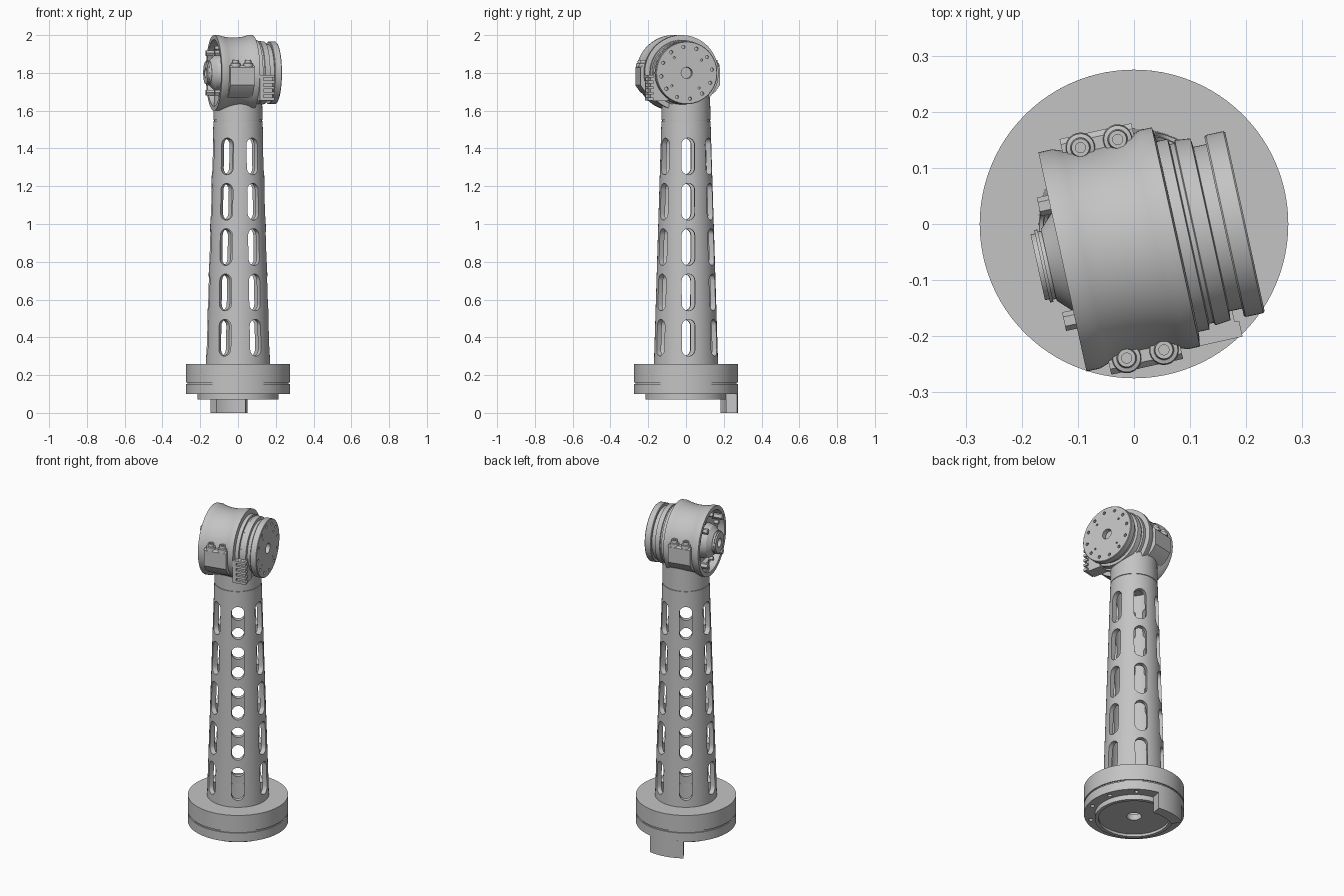
import bpy, bmesh, math
from mathutils import Matrix, Vector

cube = bpy.data.objects.get("Cube")
if cube:
    bpy.data.objects.remove(cube, do_unlink=True)

grey = bpy.data.materials.new("machined_grey")
grey.use_nodes = True
COLOUR = (0.55, 0.55, 0.55, 1)
grey.diffuse_color = COLOUR
grey.node_tree.nodes["Principled BSDF"].inputs["Base Color"].default_value = COLOUR

# Head frame: local x runs along the joint axis, z stays up
HEAD = Matrix.Translation((-0.025, -0.045, 1.8)) @ Matrix.Rotation(math.radians(12.4), 4, 'Z')
AXIS = HEAD @ Matrix.Rotation(math.pi / 2, 4, 'Y')
FLAT = Matrix.Identity(4)


def finish(bm, name, matrix=FLAT):
    bmesh.ops.recalc_face_normals(bm, faces=bm.faces)
    bm.transform(matrix)
    mesh = bpy.data.meshes.new(name)
    bm.to_mesh(mesh)
    bm.free()
    mesh.materials.append(grey)
    ob = bpy.data.objects.new(name, mesh)
    bpy.context.collection.objects.link(ob)
    return ob


def lathe(name, profile, matrix=FLAT, closed=True, steps=72):
    """Turn (radius, height) points about z."""
    bm = bmesh.new()
    vs = [bm.verts.new((r, 0, h)) for r, h in profile]
    es = [bm.edges.new(p) for p in zip(vs, vs[1:])]
    if closed:
        es.append(bm.edges.new((vs[-1], vs[0])))
    bmesh.ops.spin(bm, geom=vs + es, cent=(0, 0, 0), axis=(0, 0, 1),
                   angle=math.tau, steps=steps)
    bmesh.ops.remove_doubles(bm, verts=bm.verts, dist=1e-5)
    return finish(bm, name, matrix)


def prism(bm, outline, depth):
    """Extrude a flat outline of Vectors along the vector depth."""
    face = bm.faces.new([bm.verts.new(v) for v in outline])
    out = bmesh.ops.extrude_face_region(bm, geom=[face], use_keep_orig=True)
    moved = [g for g in out["geom"] if isinstance(g, bmesh.types.BMVert)]
    bmesh.ops.translate(bm, verts=moved, vec=depth)


def rod(bm, centre, radius, length, along_x=False, sides=16):
    m = Matrix.Translation(centre)
    if along_x:
        m = m @ Matrix.Rotation(math.pi / 2, 4, 'Y')
    bmesh.ops.create_cone(bm, cap_ends=True, segments=sides, radius1=radius,
                          radius2=radius, depth=length, matrix=m)


def box(bm, lo, hi):
    lo, hi = Vector(lo), Vector(hi)
    m = Matrix.Translation((lo + hi) / 2) @ Matrix.Diagonal((*(hi - lo), 1))
    bmesh.ops.create_cube(bm, size=1, matrix=m)


def cut(ob, cutter):
    cutter.hide_render = True
    mod = ob.modifiers.new("cut", 'BOOLEAN')
    mod.operation, mod.solver, mod.object = 'DIFFERENCE', 'EXACT', cutter
    bpy.context.view_layer.objects.active = ob
    bpy.ops.object.modifier_apply(modifier=mod.name)
    bpy.data.objects.remove(cutter, do_unlink=True)


def ring_points(count, radius, start=0.0):
    for i in range(count):
        a = start + math.tau * i / count
        yield radius * math.cos(a), radius * math.sin(a)


# Base flange with side groove, raised rim below and a centre hole
base = lathe("base_flange", [
    (0.04, 0.085), (0.195, 0.085), (0.195, 0.07), (0.215, 0.07), (0.215, 0.1),
    (0.275, 0.1), (0.275, 0.153), (0.268, 0.153), (0.268, 0.162), (0.275, 0.162),
    (0.275, 0.26), (0.14, 0.26), (0.14, 0.12), (0.04, 0.12)], steps=96)
bm = bmesh.new()
for x, y in ring_points(10, 0.245, 0.3):
    rod(bm, (x, y, 0.1), 0.012, 0.05)
cut(base, finish(bm, "base_holes"))

# Curved connector block under the back of the base
bm = bmesh.new()
angles = [math.radians(79.5 + 42.5 * i / 12) for i in range(13)]
outline = [Vector((0.275 * math.cos(a), 0.275 * math.sin(a), 0)) for a in angles]
outline += [Vector((0.215 * math.cos(a), 0.215 * math.sin(a), 0)) for a in reversed(angles)]
prism(bm, outline, Vector((0, 0, 0.105)))
finish(bm, "base_connector")

# Tapered tube with rows of rounded slots
tube = lathe("tapered_tube", [(0.17, 0.255), (0.13, 1.546), (0.1, 1.546), (0.143, 0.255)])
bm = bmesh.new()
HALF, STRAIGHT = 0.035, 0.0625
for row in range(5):
    z0 = 0.398 + 0.24 * row
    for k in range(6):
        turn = Matrix.Rotation(math.radians(4.6 + 60 * k), 3, 'Z')
        slot = []
        for i in range(18):
            a = math.pi * (i % 9) / 8 + (math.pi if i > 8 else 0)
            shift = STRAIGHT if i < 9 else -STRAIGHT
            slot.append(turn @ Vector((0.085, HALF * math.cos(a), z0 + shift + HALF * math.sin(a))))
        prism(bm, slot, turn @ Vector((0.14, 0, 0)))
cut(tube, finish(bm, "slot_cutters"))

# Neck between tube and head
lathe("neck", [(0, 1.54), (0.126, 1.54), (0.126, 1.55), (0.13, 1.55),
               (0.127, 1.69), (0, 1.69)], closed=False)

# Waisted head housing with an open dish on its right end
waist = [(0.2 - 0.013 * math.sin(math.pi * i / 10) ** 0.7, -0.08 + 0.016 * i) for i in range(11)]
lathe("head_housing", [
    (0, -0.065), (0.172, -0.065), (0.176, -0.105), (0.2, -0.105), *waist,
    (0.2, 0.102), (0.18, 0.105), (0, 0.105)], AXIS, closed=False, steps=96)

# Stepped rings behind the output disc
lathe("joint_rings", [
    (0, 0.1), (0.174, 0.1), (0.174, 0.125), (0.164, 0.127), (0.164, 0.135),
    (0.169, 0.137), (0.166, 0.165), (0.15, 0.167), (0.15, 0.195), (0, 0.195)],
    AXIS, closed=False)

# Output disc with centre bore and bolt circle
disc = lathe("output_disc", [
    (0, 0.19), (0.163, 0.19), (0.166, 0.193), (0.166, 0.225), (0.163, 0.228),
    (0.03, 0.228), (0.03, 0.2), (0, 0.2)], AXIS, closed=False)
bm = bmesh.new()
for y, z in ring_points(12, 0.138, 0.13):
    rod(bm, (0.228, y, z), 0.009, 0.03, along_x=True)
for y, z in ring_points(4, 0.105, 0.7):
    rod(bm, (0.228, y, z), 0.006, 0.02, along_x=True)
cut(disc, finish(bm, "disc_holes", HEAD))

# Ribbed hub inside the dish
lathe("dish_hub", [
    (0, -0.06), (0.1, -0.06), (0.09, -0.105), (0.065, -0.13), (0.062, -0.13),
    (0.062, -0.136), (0.066, -0.136), (0.066, -0.142), (0.06, -0.142),
    (0.06, -0.15), (0.025, -0.15), (0.025, -0.12), (0, -0.12)],
    AXIS, closed=False, steps=48)

# Standoffs and screws round the dish
bm = bmesh.new()
for y, z in ring_points(4, 0.148, math.pi / 4):
    rod(bm, (-0.092, y, z), 0.017, 0.066, along_x=True, sides=6)
for y, z in ring_points(8, 0.142, math.pi / 8):
    rod(bm, (-0.075, y, z), 0.011, 0.03, along_x=True)
finish(bm, "dish_screws", HEAD)

# Clamp bosses front and back, each with two socket bolts
for side, label in ((-1, "front"), (1, "back")):
    bm = bmesh.new()
    section = [(0.15, 1.838), (0.205, 1.838), (0.215, 1.828), (0.215, 1.735), (0.19, 1.7), (0.15, 1.67)]
    prism(bm, [Vector((-0.063, side * p, z - 1.8)) for p, z in section], Vector((0.131, 0, 0)))
    finish(bm, label + "_clamp_boss", HEAD)
    for i, t in enumerate((-0.03, 0.038)):
        place = HEAD @ Matrix.Translation((t, side * 0.192, 0))
        lathe(f"{label}_clamp_bolt_{i + 1}", [
            (0, 0.03), (0.027, 0.03), (0.025, 0.05), (0.018, 0.052), (0.016, 0.068),
            (0.009, 0.068), (0.009, 0.055), (0, 0.055)], place, closed=False, steps=20)

# Side connector with pin ribs at the front of the joint
bm = bmesh.new()
box(bm, (0.1, -0.185, -0.15), (0.172, -0.09, -0.01))
for i in range(5):
    z = -0.145 + 0.03 * i
    box(bm, (0.1, -0.199, z), (0.18, -0.17, z + 0.014))
box(bm, (0.1, -0.199, -0.145), (0.12, -0.17, -0.015))
finish(bm, "side_connector", HEAD)

# Smooth the turned surfaces while keeping machined edges sharp
bpy.ops.object.select_all(action='DESELECT')
for ob in bpy.context.scene.objects:
    if ob.type == 'MESH':
        ob.select_set(True)
        bpy.context.view_layer.objects.active = ob
bpy.ops.object.shade_smooth_by_angle(angle=math.radians(30))
